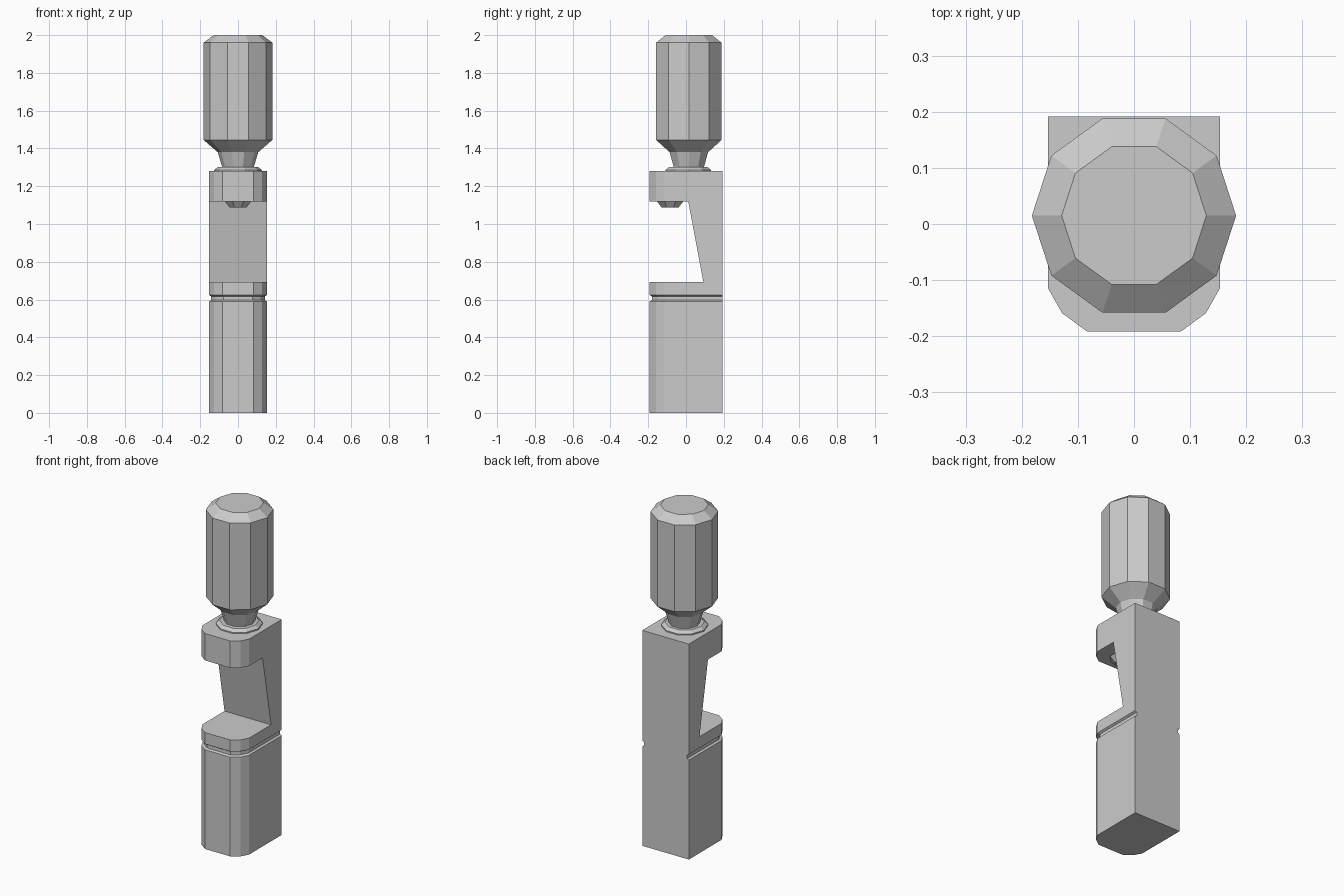
import bpy, bmesh
from math import cos, sin, pi

if "Cube" in bpy.data.objects:
    bpy.data.objects.remove(bpy.data.objects["Cube"])


def loft(name, rings):
    """Join equal-length rings of points with quads and cap both ends."""
    bm = bmesh.new()
    loops = [[bm.verts.new(p) for p in ring] for ring in rings]
    n = len(loops[0])
    for a, b in zip(loops, loops[1:]):
        for i in range(n):
            j = (i + 1) % n
            bm.faces.new((a[i], a[j], b[j], b[i]))
    bm.faces.new(loops[0][::-1])
    bm.faces.new(loops[-1])
    bmesh.ops.recalc_face_normals(bm, faces=bm.faces[:])
    mesh = bpy.data.meshes.new(name)
    bm.to_mesh(mesh)
    bm.free()
    obj = bpy.data.objects.new(name, mesh)
    bpy.context.collection.objects.link(obj)
    return obj


def turned(name, profile, y, sides, phase=0.0):
    """Faceted round part from (radius, z) pairs, on a vertical axis at y."""
    angles = [phase + 2 * pi * i / sides for i in range(sides)]
    return loft(name, [[(r * cos(a), y + r * sin(a), z) for a in angles]
                       for r, z in profile])


# Body outline: square back, chamfered front
BACK = 0.192
half = [(0.083, -0.192), (0.128, -0.159), (0.153, -0.115), (0.153, BACK)]
outline = half + [(-x, y) for x, y in reversed(half)]


def body_ring(z, inset):
    """Outline shrunk at the sides and front, with the back kept flush."""
    sx, sy = 1 - inset / 0.153, 1 - inset / 0.384
    return [(x * sx, BACK + (y - BACK) * sy, z) for x, y in outline]


# Body column with the shallow groove
body = loft("body", [body_ring(z, d) for z, d in
                     [(0, 0), (0.590, 0), (0.597, 0.011),
                      (0.617, 0.011), (0.624, 0), (1.28, 0)]])

# Front window with a slanted rear wall
window = [(-0.4, 0.692), (0.092, 0.692), (0.012, 1.12), (-0.4, 1.12)]
cutter = loft("window_cutter", [[(x, y, z) for y, z in window]
                                for x in (-0.4, 0.4)])
cutter.hide_render = True
cutter.hide_viewport = True
cut = body.modifiers.new("window", 'BOOLEAN')
cut.operation = 'DIFFERENCE'
cut.solver = 'EXACT'
cut.object = cutter

# Handle with its neck, and the collar it sits on
turned("handle", [(0.085, 1.29), (0.085, 1.305), (0.107, 1.38),
                  (0.182, 1.445), (0.182, 1.96), (0.129, 2.0)], 0.015, 10)
turned("collar", [(0.126, 1.28), (0.126, 1.287), (0.106, 1.302)], 0.012, 10)

# Small stud under the head
turned("stud", [(0.076, 1.12), (0.049, 1.088)], -0.084, 8, pi / 8)
